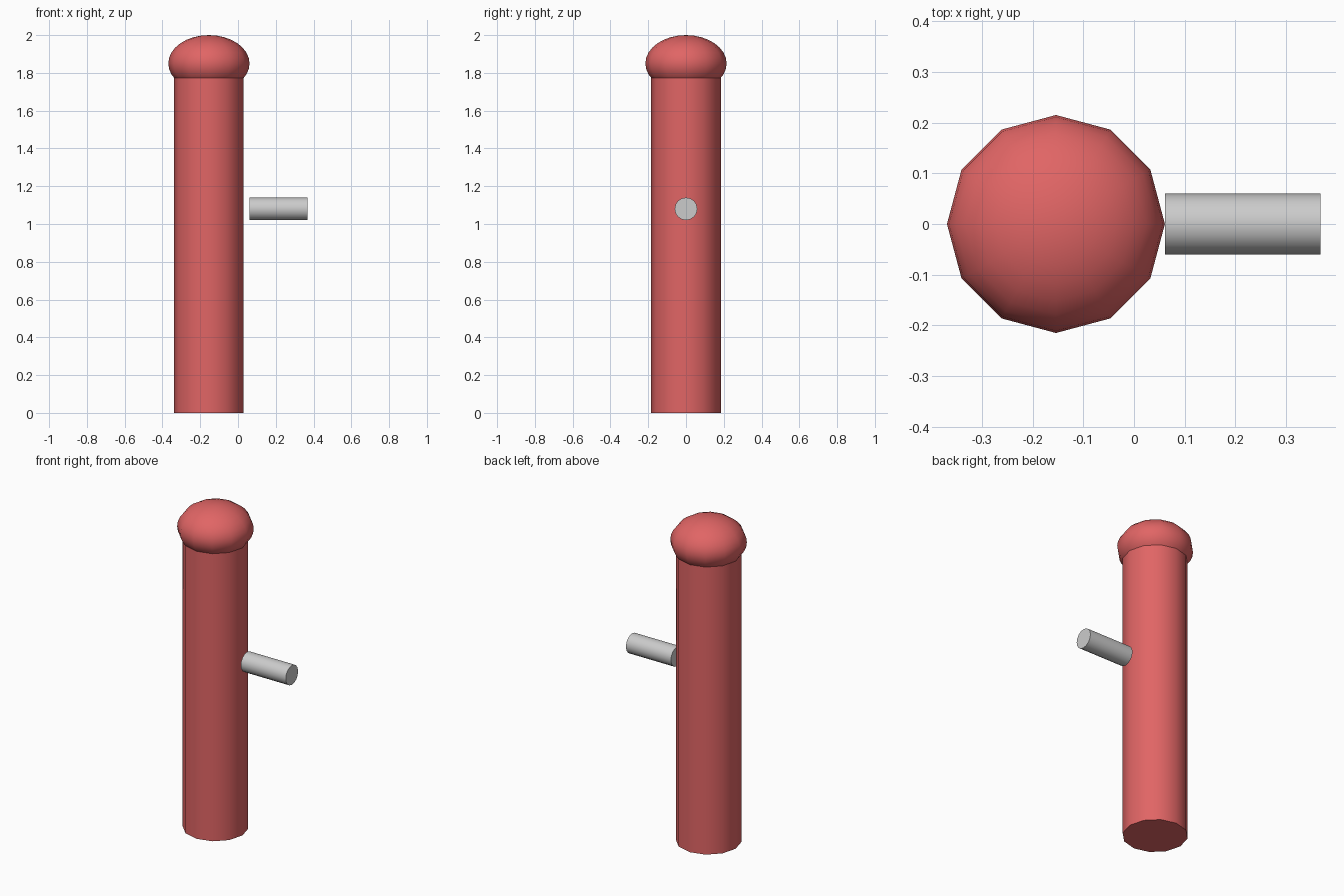
import bpy, math

if "Cube" in bpy.data.objects:
    bpy.data.objects.remove(bpy.data.objects["Cube"])

CX = -0.154  # axis of the post

def material(name, color):
    m = bpy.data.materials.new(name)
    m.diffuse_color = color
    m.use_nodes = True
    m.node_tree.nodes["Principled BSDF"].inputs["Base Color"].default_value = m.diffuse_color
    return m

def finish(name, mat=None):
    ob = bpy.context.object
    ob.name = name
    bpy.ops.object.transform_apply(location=False, rotation=True, scale=True)
    bpy.ops.object.shade_smooth_by_angle(angle=math.radians(40))
    if mat:
        ob.data.materials.append(mat)
    return ob

red = material("red_paint", (0.75, 0.13, 0.13, 1))

# Upright post, 12 sides
bpy.ops.mesh.primitive_cylinder_add(vertices=12, radius=0.184, depth=1.85,
                                    location=(CX, 0, 0.925))
finish("post", red)

# Flattened dome cap
bpy.ops.mesh.primitive_uv_sphere_add(segments=12, ring_count=16, radius=1,
                                     location=(CX, 0, 1.85))
bpy.context.object.scale = (0.215, 0.215, 0.15)
finish("cap", red)

# Side outlet
bpy.ops.mesh.primitive_cylinder_add(vertices=16, radius=0.06, depth=0.307,
                                    location=(0.2145, 0, 1.08),
                                    rotation=(0, math.pi / 2, 0))
finish("outlet")
